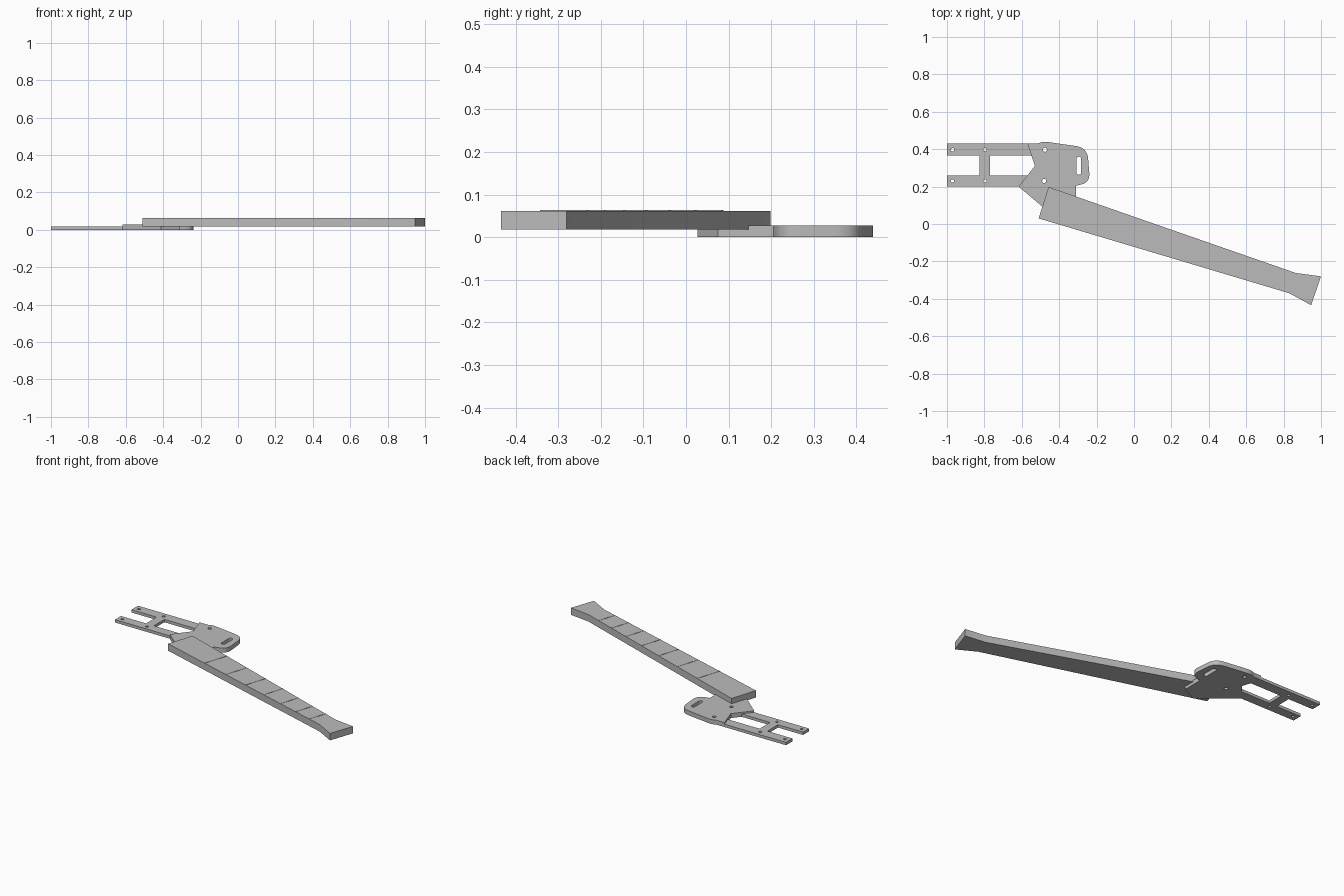
import bpy, bmesh, math
from mathutils import Vector

cube = bpy.data.objects.get("Cube")
if cube:
    bpy.data.objects.remove(cube, do_unlink=True)

grey = bpy.data.materials.new("plain grey")
grey.use_nodes = True
colour = (0.5, 0.5, 0.5, 1)
grey.diffuse_color = colour
grey.node_tree.nodes["Principled BSDF"].inputs["Base Color"].default_value = colour


def circle(x, y, radius, sides=20):
    return [(x + radius * math.cos(math.tau * i / sides),
             y + radius * math.sin(math.tau * i / sides)) for i in range(sides)]


def slot(x, low, high, radius, steps=10):
    """Upright slot with round ends."""
    points = []
    for centre, start in ((high - radius, 0), (low + radius, math.pi)):
        for i in range(steps + 1):
            a = start + math.pi * i / steps
            points.append((x + radius * math.cos(a), centre + radius * math.sin(a)))
    return points


def round_corners(points, steps=8):
    """Points with a third value get a corner rounded by that distance."""
    result = []
    for i, p in enumerate(points):
        corner = Vector(p[:2])
        if len(p) == 2:
            result.append(tuple(corner))
            continue
        before = Vector(points[i - 1][:2]) - corner
        after = Vector(points[(i + 1) % len(points)][:2]) - corner
        a = corner + before.normalized() * p[2]
        b = corner + after.normalized() * p[2]
        for s in range(steps + 1):
            t = s / steps
            result.append(tuple(a * (1 - t) ** 2 + corner * 2 * t * (1 - t) + b * t * t))
    return result


def flat_part(name, loops, bottom, top):
    """Extrude an outline, with further loops as holes, between two heights."""
    curve = bpy.data.curves.new(name + " profile", "CURVE")
    curve.dimensions = "2D"
    curve.fill_mode = "BOTH"
    curve.extrude = (top - bottom) / 2
    for loop in loops:
        spline = curve.splines.new("POLY")
        spline.points.add(len(loop) - 1)
        for point, (x, y) in zip(spline.points, loop):
            point.co = (x, y, 0, 1)
        spline.use_cyclic_u = True
    helper = bpy.data.objects.new(name + " helper", curve)
    bpy.context.collection.objects.link(helper)
    graph = bpy.context.evaluated_depsgraph_get()
    mesh = bpy.data.meshes.new_from_object(helper.evaluated_get(graph))
    bpy.data.objects.remove(helper, do_unlink=True)
    bm = bmesh.new()
    bm.from_mesh(mesh)
    bmesh.ops.remove_doubles(bm, verts=bm.verts, dist=0.00005)
    bmesh.ops.translate(bm, verts=bm.verts, vec=(0, 0, (top + bottom) / 2))
    bmesh.ops.recalc_face_normals(bm, faces=bm.faces)
    bm.to_mesh(mesh)
    bm.free()
    mesh.name = name
    mesh.materials.clear()
    mesh.materials.append(grey)
    obj = bpy.data.objects.new(name, mesh)
    bpy.context.collection.objects.link(obj)
    bpy.ops.object.select_all(action="DESELECT")
    obj.select_set(True)
    bpy.context.view_layer.objects.active = obj
    bpy.ops.object.shade_smooth_by_angle(angle=math.radians(25))
    return obj


# Forked bracket: two prongs joined by a crossbar
fork = [(-1, 0.2), (-0.617, 0.2), (-0.569, 0.26), (-0.77, 0.26), (-0.77, 0.365),
        (-0.548, 0.365), (-0.57, 0.43), (-1, 0.43), (-1, 0.365),
        (-0.825, 0.365), (-0.825, 0.26), (-1, 0.26)]
fork_holes = [circle(x, y, 0.009) for x in (-0.97, -0.797) for y in (0.23, 0.397)]
flat_part("fork_bracket", [fork] + fork_holes, 0, 0.018)

# Mounting plate with chevron edge, rounded corners, screw holes and slot
plate = round_corners([
    (-0.57, 0.43), (-0.515, 0.43), (-0.485, 0.442, 0.025), (-0.25, 0.408, 0.06),
    (-0.235, 0.222, 0.05), (-0.31, 0.205), (-0.31, 0.075), (-0.412, 0.027),
    (-0.617, 0.2), (-0.53, 0.31)])
flat_part("mounting_plate",
          [plate, circle(-0.476, 0.397, 0.011), circle(-0.48, 0.23, 0.011),
           slot(-0.295, 0.263, 0.36, 0.0125)], 0, 0.028)

# Long tapering neck with flared end
near_edge = (Vector((-0.51, 0.03)), Vector((0.83, -0.37)))
far_edge = (Vector((-0.457, 0.198)), Vector((0.865, -0.262)))
neck = [tuple(p) for p in near_edge] + [(0.947, -0.434), (1, -0.28)]
neck += [tuple(p) for p in reversed(far_edge)]
flat_part("neck", [neck], 0.018, 0.062)

# Thin strips across the neck, closer together toward the flared end
for n, t in enumerate((0.24, 0.38, 0.51, 0.63, 0.74, 0.84, 0.93)):
    strip = [near_edge[0].lerp(near_edge[1], t - 0.002),
             near_edge[0].lerp(near_edge[1], t + 0.002),
             far_edge[0].lerp(far_edge[1], t + 0.002),
             far_edge[0].lerp(far_edge[1], t - 0.002)]
    flat_part(f"neck_strip_{n + 1}", [[tuple(p) for p in strip]], 0.061, 0.0635)
